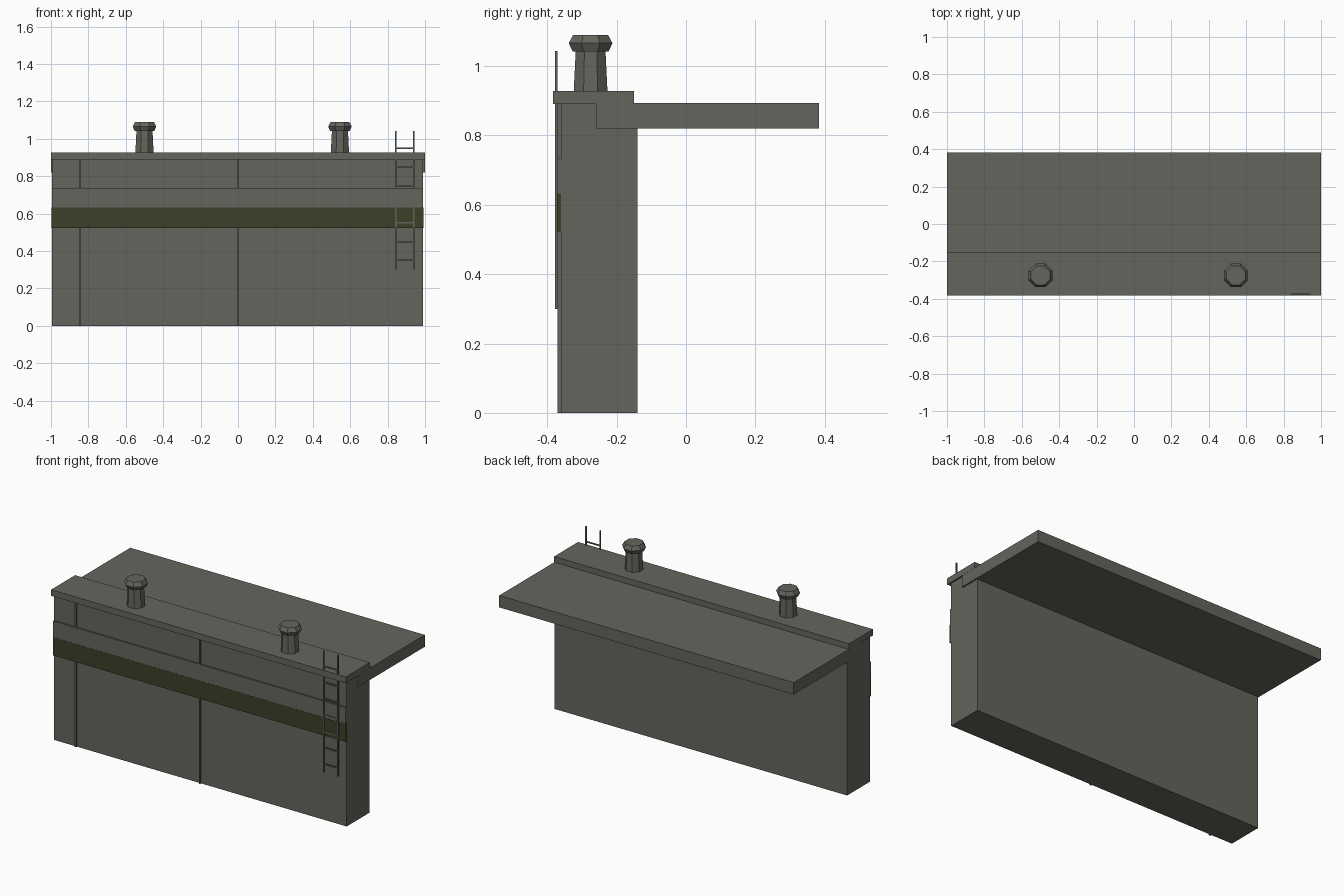
import bpy, bmesh, math

if "Cube" in bpy.data.objects:
    bpy.data.objects.remove(bpy.data.objects["Cube"])


def make_material(name, color):
    m = bpy.data.materials.new(name)
    m.diffuse_color = (*color, 1)
    m.use_nodes = True
    m.node_tree.nodes["Principled BSDF"].inputs["Base Color"].default_value = m.diffuse_color
    return m


GREY = make_material("weathered grey", (0.130, 0.130, 0.111))
OLIVE = make_material("dark olive", (0.046, 0.050, 0.022))


def finish(name, bm, mat):
    bmesh.ops.recalc_face_normals(bm, faces=bm.faces)
    mesh = bpy.data.meshes.new(name)
    bm.to_mesh(mesh)
    bm.free()
    mesh.materials.append(mat)
    ob = bpy.data.objects.new(name, mesh)
    bpy.context.collection.objects.link(ob)
    return ob


def box(name, x, y, z, mat=GREY):
    bm = bmesh.new()
    bmesh.ops.create_cube(bm, size=1)
    for v in bm.verts:
        v.co = [r[0] if c < 0 else r[1] for c, r in zip(v.co, (x, y, z))]
    return finish(name, bm, mat)


def turned(name, x, y, profile, sides=8):
    """Faceted solid from (flat radius, height) pairs."""
    bm = bmesh.new()
    rings = []
    for r, z in profile:
        r /= math.cos(math.pi / sides)
        angles = [(i + 0.5) * math.tau / sides for i in range(sides)]
        rings.append([bm.verts.new((x + r * math.cos(a), y + r * math.sin(a), z))
                      for a in angles])
    for lo, hi in zip(rings, rings[1:]):
        for i in range(sides):
            j = (i + 1) % sides
            bm.faces.new((lo[i], lo[j], hi[j], hi[i]))
    bm.faces.new(rings[0])
    bm.faces.new(rings[-1])
    return finish(name, bm, GREY)


# Wall, rear canopy and parapet cap
box("wall", (-0.995, 0.99), (-0.361, -0.14), (0, 0.89))
box("canopy", (-0.999, 0.999), (-0.26, 0.383), (0.82, 0.893))
box("parapet_cap", (-1, 1), (-0.383, -0.15), (0.89, 0.928))

# Raised band across the front: olive stripe below, plain strip above
box("stripe", (-0.996, 0.992), (-0.372, -0.36), (0.523, 0.633), OLIVE)
box("upper_band", (-0.995, 0.99), (-0.371, -0.36), (0.633, 0.733))

# Vertical drain pipes
for side, x, r in (("left", -0.845, 0.006), ("middle", -0.002, 0.004)):
    box(side + "_pipe", (x - r, x + r), (-0.371, -0.36), (0, 0.89))

# Octagonal roof vents with flared caps
for side, x in (("left", -0.5), ("right", 0.545)):
    turned(side + "_vent", x, -0.275,
           [(0.049, 0.92), (0.043, 1.042), (0.052, 1.042),
            (0.063, 1.066), (0.050, 1.09)])

# Ladder
for side, x in (("left", 0.844), ("right", 0.94)):
    box(side + "_ladder_rail", (x - 0.004, x + 0.004), (-0.378, -0.371), (0.30, 1.043))
for i in range(7):
    z = 0.35 + 0.1 * i
    box(f"ladder_rung_{i + 1}", (0.844, 0.94), (-0.377, -0.372), (z - 0.004, z + 0.004))
